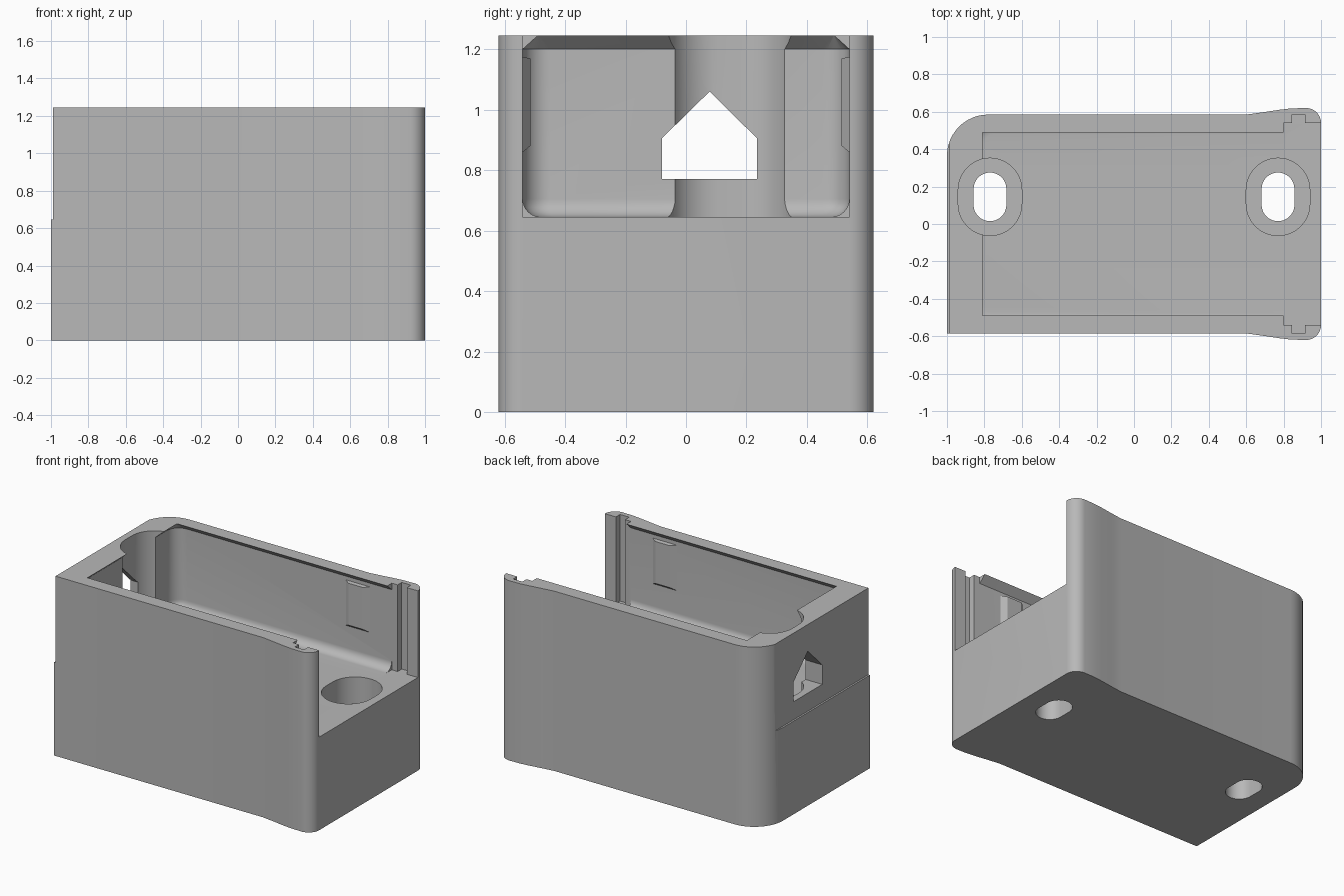
import bpy, bmesh
from math import sin, cos, pi, radians
from mathutils import Vector

if "Cube" in bpy.data.objects:
    bpy.data.objects.remove(bpy.data.objects["Cube"])

TOP, FLOOR = 1.245, 0.645
INNER = 0.54           # half width of the cavity
LIP = 0.05             # overhang of the rim
HOLE_X, HOLE_Y = 0.77, 0.145

grey = bpy.data.materials.new("plain grey")
grey.use_nodes = True
colour = (0.48, 0.48, 0.48, 1)
grey.diffuse_color = colour
grey.node_tree.nodes["Principled BSDF"].inputs["Base Color"].default_value = colour


def loft(name, loops):
    """Skin a stack of equal-length loops and cap both ends."""
    bm = bmesh.new()
    rings = [[bm.verts.new(p) for p in loop] for loop in loops]
    n = len(rings[0])
    for a, b in zip(rings, rings[1:]):
        for i in range(n):
            j = (i + 1) % n
            bm.faces.new((a[i], a[j], b[j], b[i]))
    bm.faces.new(rings[0])
    bm.faces.new(rings[-1])
    bmesh.ops.recalc_face_normals(bm, faces=bm.faces)
    mesh = bpy.data.meshes.new(name)
    bm.to_mesh(mesh)
    bm.free()
    mesh.materials.append(grey)
    obj = bpy.data.objects.new(name, mesh)
    bpy.context.collection.objects.link(obj)
    return obj


def prism(name, outline, z0, z1):
    return loft(name, [[(x, y, z) for x, y in outline] for z in (z0, z1)])


def arc(cx, cy, r, start, end, steps=12):
    angles = [radians(start + (end - start) * i / steps) for i in range(steps + 1)]
    return [(cx + r * cos(a), cy + r * sin(a)) for a in angles]


def cut(target, cutter):
    cutter.hide_render = True
    mod = target.modifiers.new(cutter.name, 'BOOLEAN')
    mod.operation, mod.solver, mod.object = 'DIFFERENCE', 'EXACT', cutter
    bpy.context.view_layer.objects.active = target
    bpy.ops.object.modifier_apply(modifier=mod.name)
    bpy.data.objects.remove(cutter)


def slot(name, x, r, half, z0, z1):
    outline = arc(x, HOLE_Y + half, r, 0, 180, 24) + arc(x, HOLE_Y - half, r, 180, 360, 24)
    return prism(name, outline, z0, z1)


# Outer body: one rounded back corner, flared and rounded open end
flare = [(0.6, 0.585), (0.68, 0.596), (0.78, 0.611), (0.84, 0.618)]
flare += arc(0.92, 0.54, 0.08, 90, 0)
front = [(x, -y) for x, y in flare]
body = prism("box_body", [(-1, -0.585)] + front + flare[::-1] + arc(-0.78, 0.365, 0.22, 90, 180), 0, TOP)

# Slight setback of the upper end wall
cut(body, prism("end_setback", [(-1.2, -1), (-0.988, -1), (-0.988, 1), (-1.2, 1)], FLOOR, 2))


# Cavity with filleted floor and overhanging rim
def cavity_loop(inset, r, z):
    x, y = -0.86 + inset, INNER - inset
    half = arc(x + r, y - r, r, 90, 180, 8)
    pts = [(0.82, y)] + half + [(px, -py) for px, py in half[::-1]] + [(0.82, -y)]
    return [(px, py, z) for px, py in pts]


fillet = 0.06
loops = []
for i in range(7):
    t = i / 6 * pi / 2
    loops.append(cavity_loop(fillet * (1 - sin(t)), 0.05 + 0.04 * i / 6, FLOOR + fillet * (1 - cos(t))))
loops += [cavity_loop(0, 0.09, 1.2), cavity_loop(LIP, 0.002, TOP), cavity_loop(LIP, 0.002, TOP + 0.1)]
cut(body, loft("cavity", loops))

# Open end with a vertical guide groove in each wall
groove = [(0.8, INNER), (0.845, INNER), (0.845, 0.585), (0.915, 0.585), (0.915, INNER), (1.2, INNER)]
cut(body, prism("open_end", groove + [(x, -y) for x, y in groove[::-1]], FLOOR, TOP + 0.1))

# Counterbored screw slots
for x in (-HOLE_X, HOLE_X):
    cut(body, slot("counterbore", x, 0.17, 0.037, 0.46, TOP + 0.1))
    cut(body, slot("screw_slot", x, 0.0875, 0.0425, -0.1, 0.6))

# Gabled cable opening in the end wall
gable = [(-0.08, 0.77), (0.235, 0.77), (0.235, 0.905), (0.078, 1.06), (-0.08, 0.905)]
cut(body, loft("cable_opening", [[(x, y, z) for y, z in gable] for x in (-1.2, -0.7)]))


# Raised latch pads with bevelled edges on the side walls
def pad_loop(x0, x1, z0, z1, y):
    return [(x0, y, z0), (x1, y, z0), (x1, y, z1), (x0, y, z1)]


parts = [body]
for side, name in ((1, "back_latch_pad"), (-1, "front_latch_pad")):
    parts.append(loft(name, [pad_loop(0.44, 0.64, 0.855, 1.175, side * (INNER + 0.005)),
                             pad_loop(0.485, 0.595, 0.88, 1.17, side * 0.515)]))

for obj in parts:
    bpy.ops.object.select_all(action='DESELECT')
    obj.select_set(True)
    bpy.context.view_layer.objects.active = obj
    bpy.ops.object.shade_smooth_by_angle(angle=radians(25))
